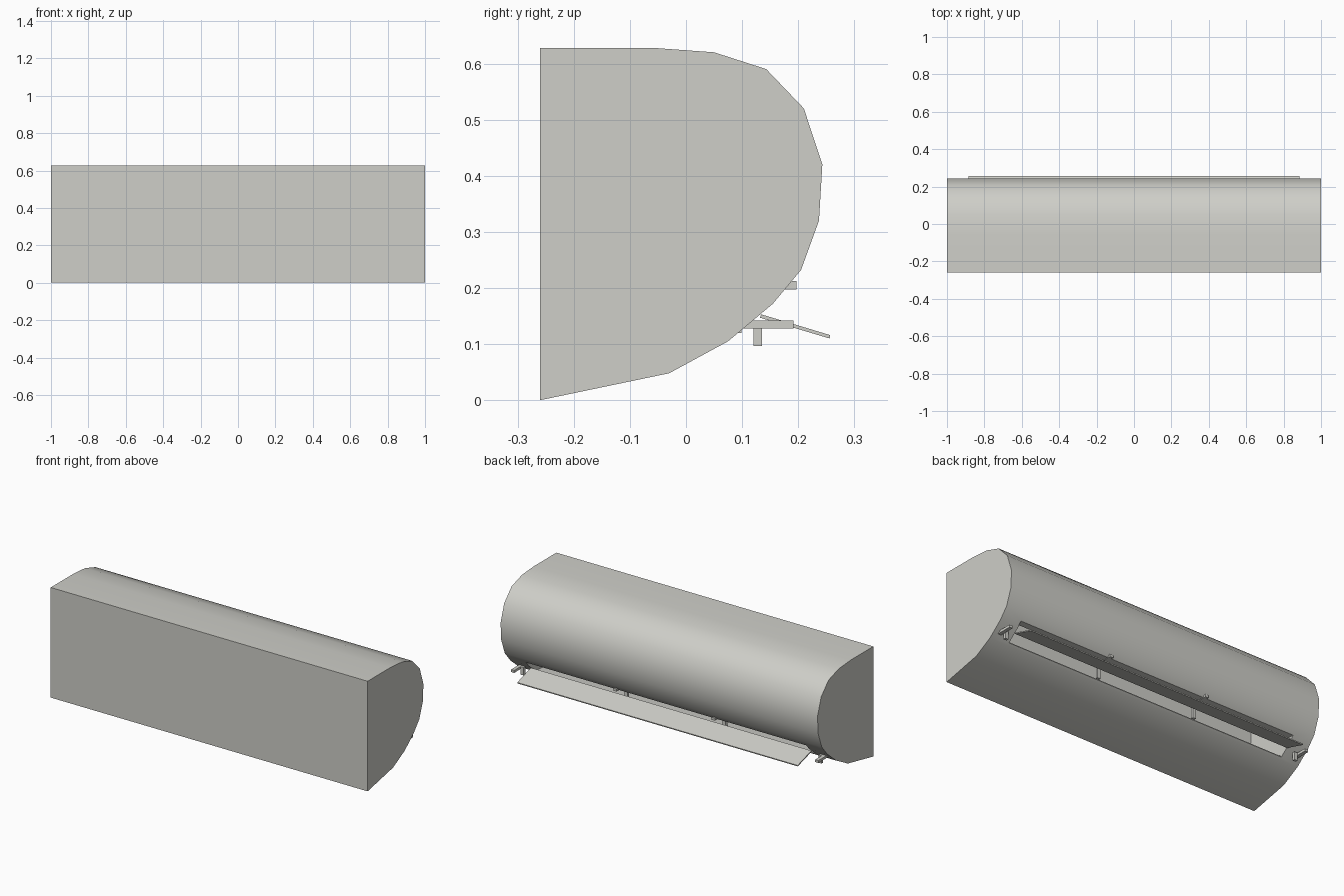
import bpy, bmesh, math

cube = bpy.data.objects.get("Cube")
if cube:
    bpy.data.objects.remove(cube, do_unlink=True)

COLOUR = (0.62, 0.62, 0.58, 1.0)
plastic = bpy.data.materials.new("warm_light_grey")
plastic.use_nodes = True
plastic.diffuse_color = COLOUR
plastic.node_tree.nodes["Principled BSDF"].inputs["Base Color"].default_value = COLOUR


def extrude_x(name, profile, x0, x1):
    """Solid made by running a closed (y, z) profile from x0 to x1."""
    bm = bmesh.new()
    face = bm.faces.new([bm.verts.new((x0, y, z)) for y, z in profile])
    new = bmesh.ops.extrude_face_region(bm, geom=[face])["geom"]
    verts = [g for g in new if isinstance(g, bmesh.types.BMVert)]
    bmesh.ops.translate(bm, verts=verts, vec=(x1 - x0, 0, 0))
    bmesh.ops.recalc_face_normals(bm, faces=bm.faces)
    mesh = bpy.data.meshes.new(name)
    bm.to_mesh(mesh)
    bm.free()
    mesh.materials.append(plastic)
    obj = bpy.data.objects.new(name, mesh)
    bpy.context.collection.objects.link(obj)
    return obj


def box(name, x, width, y0, y1, z0, z1):
    return extrude_x(name, [(y0, z0), (y1, z0), (y1, z1), (y0, z1)],
                     x - width / 2, x + width / 2)


# Casing: flat mounting side and top, rounded room side
casing = extrude_x("casing", [
    (-0.26, 0), (-0.03, 0.048), (0.075, 0.105), (0.155, 0.172),
    (0.205, 0.232), (0.237, 0.32), (0.243, 0.42), (0.21, 0.52),
    (0.143, 0.59), (0.05, 0.62), (-0.06, 0.628), (-0.26, 0.628)], -1, 1)

# Air outlet: long slot opening into a deep cavity
cutter = extrude_x("outlet_cutter", [
    (0.30, 0.05), (0.30, 0.20), (0.14, 0.20), (0.12, 0.40),
    (-0.15, 0.45), (-0.15, 0.10), (0.085, 0.12), (0.105, 0.05)], -0.885, 0.885)
cut = casing.modifiers.new("outlet", 'BOOLEAN')
cut.operation = 'DIFFERENCE'
cut.solver = 'EXACT'
cut.object = cutter
bpy.ops.object.select_all(action='DESELECT')
bpy.context.view_layer.objects.active = casing
casing.select_set(True)
bpy.ops.object.modifier_apply(modifier=cut.name)
bpy.data.objects.remove(cutter, do_unlink=True)
bpy.ops.object.shade_smooth_by_angle(angle=math.radians(35))

# Tilted air flap
extrude_x("air_flap", [(0.132, 0.147), (0.256, 0.110),
                       (0.257, 0.116), (0.134, 0.153)], -0.885, 0.885)

for side, s in (("left", 1), ("right", -1)):
    # End hinges: arm with a hanging pin
    box(side + "_hinge_arm", s * 0.96, 0.02, 0.095, 0.192, 0.128, 0.142)
    box(side + "_hinge_pin", s * 0.94, 0.02, 0.12, 0.135, 0.097, 0.142)
    # Inner supports: post across the outlet with an upper catch
    box(side + "_support_post", s * 0.31, 0.02, 0.085, 0.099, 0.12, 0.212)
    box(side + "_support_catch", s * 0.31, 0.02, 0.085, 0.197, 0.197, 0.212)
